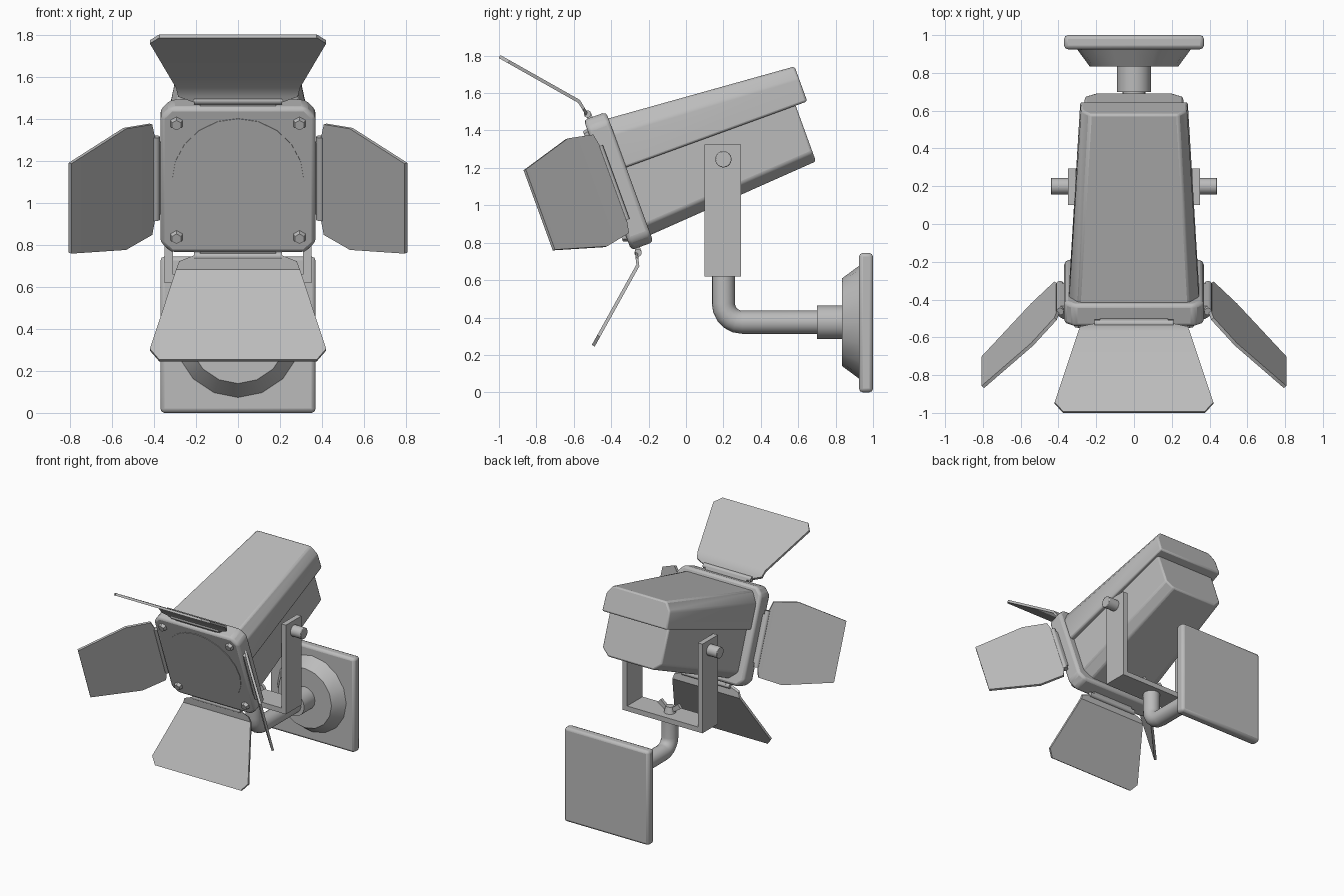
import bpy, bmesh, math
from mathutils import Matrix, Vector

if "Cube" in bpy.data.objects:
    bpy.data.objects.remove(bpy.data.objects["Cube"])

grey = bpy.data.materials.new("matte grey")
grey.use_nodes = True
COLOUR = (0.5, 0.5, 0.5, 1)
grey.diffuse_color = COLOUR
grey.node_tree.nodes["Principled BSDF"].inputs["Base Color"].default_value = COLOUR

# Lamp head frame: x across, y backwards along the beam, z up, origin at the front plate centre
HEAD = Matrix.Translation((0, -0.42, 1.108)) @ Matrix.Rotation(math.radians(20), 4, 'X')
WORLD = Matrix.Identity(4)


def finish(name, bm, frame=WORLD, bevel=0, segments=2, angle=35):
    bmesh.ops.recalc_face_normals(bm, faces=bm.faces)
    mesh = bpy.data.meshes.new(name)
    bm.to_mesh(mesh)
    bm.free()
    mesh.materials.append(grey)
    ob = bpy.data.objects.new(name, mesh)
    ob.matrix_world = frame
    bpy.context.collection.objects.link(ob)
    if bevel:
        mod = ob.modifiers.new("Bevel", 'BEVEL')
        mod.width, mod.segments = bevel, segments
    bpy.ops.object.select_all(action='DESELECT')
    ob.select_set(True)
    bpy.context.view_layer.objects.active = ob
    bpy.ops.object.shade_smooth_by_angle(angle=math.radians(angle))
    return ob


def loft(name, rings, frame=WORLD, **kw):
    """Skin a closed solid through rings of points."""
    bm = bmesh.new()
    loops = [[bm.verts.new(p) for p in ring] for ring in rings]
    n = len(loops[0])
    for a, b in zip(loops, loops[1:]):
        for i in range(n):
            j = (i + 1) % n
            bm.faces.new((a[i], a[j], b[j], b[i]))
    bm.faces.new(loops[0])
    bm.faces.new(loops[-1])
    return finish(name, bm, frame, **kw)


def box(name, centre, size, frame=WORLD, **kw):
    bm = bmesh.new()
    bmesh.ops.create_cube(bm, size=1, matrix=Matrix.Translation(centre) @ Matrix.Diagonal((*size, 1)))
    return finish(name, bm, frame, **kw)


def rod(name, start, end, r1, r2=None, sides=16, frame=WORLD, **kw):
    a, b = Vector(start), Vector(end)
    bm = bmesh.new()
    bmesh.ops.create_cone(bm, cap_ends=True, segments=sides, radius1=r1,
                          radius2=r1 if r2 is None else r2, depth=(b - a).length)
    turn = (b - a).to_track_quat('Z', 'Y').to_matrix().to_4x4()
    bm.transform(Matrix.Translation((a + b) / 2) @ turn)
    return finish(name, bm, frame, **kw)


def mirrored(half):
    """Close a right-hand outline of (x, z) points across x = 0."""
    return half + [(-x, z) for x, z in reversed(half)]


def section(half, y):
    return [(x, y, z) for x, z in mirrored(half)]


# Housing: overhanging cover above a tapered lower body
loft("cover", [section([(0.345, 0.055), (0.345, 0.25), (0.295, 0.335)], 0.1),
               section([(0.285, 0.055), (0.28, 0.19), (0.235, 0.254)], 1.157)],
     HEAD, bevel=0.012, angle=40)
loft("lower_body", [section([(0.24, -0.331), (0.31, -0.27), (0.31, 0.09)], 0.1),
                    section([(0.2, -0.262), (0.26, -0.21), (0.26, 0.09)], 1.091)],
     HEAD, bevel=0.012, angle=40)

# Front plate with clipped corners
C, W = 0.05, 0.37
plate_half = [(W - C, -W), (W, C - W), (W, W - C), (W - C, W)]
loft("front_plate", [section(plate_half, 0), section(plate_half, 0.127)],
     HEAD, bevel=0.02)
rod("lens", (0, 0.02, 0), (0, -0.004, 0), 0.314, sides=20, frame=HEAD)

# Corner screws
for sx, side in ((1, "left"), (-1, "right")):
    for sz, level in ((1, "upper"), (-1, "lower")):
        rod(f"{side}_{level}_screw", (sx * 0.293, 0.01, sz * 0.288),
            (sx * 0.293, -0.025, sz * 0.288), 0.037, 0.025, 6, HEAD)


def door(name, path, frame, thick=0.018):
    """Flap skinned through (outward, along beam, half width) stations."""
    a, b = path[-2], path[-1]
    normal = Vector((b[1] - a[1], a[0] - b[0])).normalized() * thick / 2
    rings = []
    for out, y, w in path:
        rings.append([(sx * w, y + s * normal.y, out + s * normal.x)
                      for sx, s in ((-1, -1), (1, -1), (1, 1), (-1, 1))])
    loft(name, rings, frame, angle=30)


def turned(degrees):
    return HEAD @ Matrix.Rotation(math.radians(degrees), 4, 'Y')


# Barn doors and their hinge pins
door("top_door", [(0.39, 0.026, 0.2), (0.425, 0.02, 0.285), (0.473, 0.01, 0.295),
                  (0.80, -0.27, 0.42), (0.843, -0.307, 0.375)], turned(0))
door("bottom_door", [(0.39, 0.024, 0.2), (0.42, 0.015, 0.28), (0.459, 0.006, 0.295),
                     (0.742, -0.32, 0.42), (0.781, -0.365, 0.375)], turned(180))
for name, turn, reach in (("top", 0, 0.394), ("bottom", 180, 0.396),
                          ("left", 90, 0.392), ("right", -90, 0.392)):
    rod(name + "_hinge", (-0.21, 0.03, reach), (0.21, 0.03, reach), 0.02, sides=12, frame=turned(turn))
    box(name + "_hinge_leaf", (0, 0.035, reach - 0.018), (0.36, 0.03, 0.036), turned(turn))
    if turn in (90, -90):
        door(name + "_door", [(0.40, 0.03, 0.2), (0.415, 0.015, 0.28), (0.54, -0.12, 0.307),
                              (0.80, -0.388, 0.228)], turned(turn))

# Yoke with pivot knobs
box("yoke_base", (0, 0.197, 0.64), (0.70, 0.194, 0.04))
for sx, side in ((1, "left"), (-1, "right")):
    box(side + "_yoke_arm", (sx * 0.33, 0.197, 0.973), (0.04, 0.194, 0.706))
    rod(side + "_pivot_knob", (sx * 0.24, 0.2, 1.246), (sx * 0.44, 0.2, 1.246), 0.044, bevel=0.004)
    # Wing of the clamping nut
    loft(side + "_nut_wing", [[(sx * x, 0.2 + y, z) for y in (-0.012, 0.012)
                               for x, z in (((x1, z1), (x2, z2)) if y < 0 else ((x2, z2), (x1, z1)))]
                              for x1, z1, x2, z2 in ((0.02, 0.70, 0.025, 0.665), (0.075, 0.745, 0.1, 0.715))])
rod("wing_nut", (0, 0.2, 0.655), (0, 0.2, 0.71), 0.045, 0.03, 12)

# Bent support pipe
R, BEND, AXIS = 0.062, 0.10, 0.375
path = [(0.2, 0.63)]
for i in range(6):
    t = math.radians(18 * i)
    path.append((0.2 + BEND * (1 - math.cos(t)), AXIS + BEND * (1 - math.sin(t))))
path.append((0.72, AXIS))
rings = []
for i, (y, z) in enumerate(path):
    t = math.radians(18 * min(max(i - 1, 0), 5))
    out = Vector((0, math.cos(t), math.sin(t)))
    rings.append([Vector((0, y, z)) + R * (math.cos(a) * out + math.sin(a) * Vector((1, 0, 0)))
                  for a in (math.tau * k / 16 for k in range(16))])
loft("support_pipe", rings)

# Wall mount
rod("pipe_collar", (0, 0.70, AXIS), (0, 0.85, AXIS), 0.09)
rod("mount_cone", (0, 0.835, AXIS), (0, 0.93, AXIS), 0.235, 0.305, 16, angle=25)
box("wall_plate", (0, 0.9625, 0.3725), (0.74, 0.075, 0.745), bevel=0.02)
